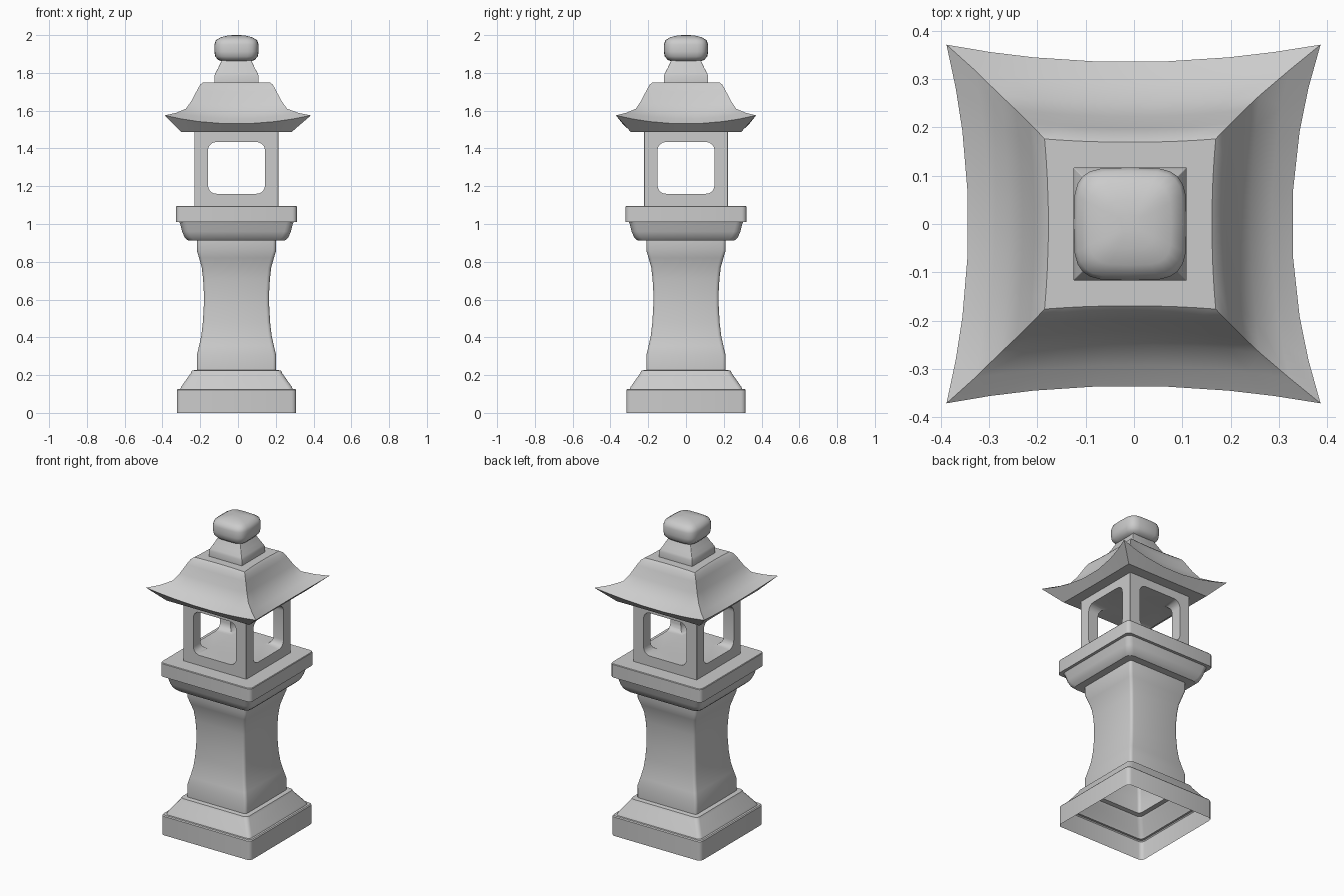
import bpy, bmesh, math
from mathutils import Matrix

if "Cube" in bpy.data.objects:
    bpy.data.objects.remove(bpy.data.objects["Cube"])

CX = -0.008  # body sits slightly left of the roof tips


def loft(name, rings, cap_start=False, cap_end=False, matrix=None):
    """Skin a list of closed point rings into an object."""
    bm = bmesh.new()
    loops = [[bm.verts.new(p) for p in ring] for ring in rings]
    n = len(loops[0])
    for a, b in zip(loops, loops[1:]):
        for i in range(n):
            j = (i + 1) % n
            bm.faces.new((a[i], a[j], b[j], b[i]))
    if cap_start:
        bm.faces.new(loops[0][::-1])
    if cap_end:
        bm.faces.new(loops[-1])
    if matrix:
        bm.transform(matrix)
    mesh = bpy.data.meshes.new(name)
    bm.to_mesh(mesh)
    bm.free()
    obj = bpy.data.objects.new(name, mesh)
    bpy.context.collection.objects.link(obj)
    return obj


def rounded(hx, hy, z, r, seg=3, cx=CX):
    """Rounded rectangle ring, counter-clockwise."""
    pts = []
    for k, (sx, sy) in enumerate([(1, 1), (-1, 1), (-1, -1), (1, -1)]):
        for i in range(seg + 1):
            a = math.pi / 2 * (k + i / seg)
            pts.append((cx + sx * (hx - r) + r * math.cos(a),
                        sy * (hy - r) + r * math.sin(a), z))
    return pts


def square_loft(name, profile, r, **kw):
    return loft(name, [rounded(h, h, z, r) for h, z in profile], **kw)


def smooth(obj, angle=30):
    bpy.ops.object.select_all(action='DESELECT')
    obj.select_set(True)
    bpy.context.view_layer.objects.active = obj
    bpy.ops.object.shade_smooth_by_angle(angle=math.radians(angle))


parts = []

# Hollow stepped base, open underneath
parts.append(square_loft("base", [
    (.316, 0), (.316, .12), (.311, .126), (.298, .126), (.293, .138),
    (.242, .21), (.236, .224), (.21, .228)], .025))

# Waisted column
parts.append(square_loft("column", [
    (.21, .228), (.21, .305), (.198, .355), (.186, .41), (.178, .48),
    (.173, .57), (.173, .64), (.177, .71), (.184, .77), (.198, .82),
    (.21, .86), (.21, .913)], .018))

# Flared capital and the platform above it
parts.append(square_loft("capital", [
    (.205, .913), (.257, .913), (.275, .93), (.288, .96), (.298, 1.0),
    (.302, 1.01)], .035))
parts.append(square_loft("platform", [
    (.29, 1.01), (.32, 1.01), (.32, 1.092), (.317, 1.096)], .025, cap_end=True))

# Light chamber: a block with two crossing rounded tunnels
chamber = loft("light_chamber", [rounded(.223, .223, z, .002, 1) for z in (1.09, 1.488)],
               cap_start=True, cap_end=True)
for k in range(2):
    lying = Matrix.Translation((CX, 0, 1.297)) @ Matrix.Rotation(k * math.pi / 2, 4, 'Z') \
        @ Matrix.Rotation(math.pi / 2, 4, 'X')
    cutter = loft("window_cutter", [rounded(.151, .137, z, .045, 5, 0) for z in (-.4, .4)],
                  cap_start=True, cap_end=True, matrix=lying)
    cutter.hide_render = True
    mod = chamber.modifiers.new("window", 'BOOLEAN')
    mod.operation, mod.solver, mod.object = 'DIFFERENCE', 'EXACT', cutter
    bpy.context.view_layer.objects.active = chamber
    bpy.ops.object.modifier_apply(modifier=mod.name)
    bpy.data.objects.remove(cutter)
parts.append(chamber)


# Roof with upswept corners
def roof_ring(tx, ty, mid, z_tip, z_mid, cx=CX):
    """Four bowed sides: corner at (tx, ty), side middles at mid."""
    pts = []
    for dx, dy in [(0, -1), (1, 0), (0, 1), (-1, 0)]:
        along, out = (tx, ty) if dx == 0 else (ty, tx)
        for u in (-1, -.76, -.52, -.18, .18, .52, .76):
            w = u * u
            o, a = mid + (out - mid) * w, along * u
            shift = CX + (cx - CX) * w
            pts.append((shift + dx * o - dy * a, dy * o + dx * a,
                        z_mid + (z_tip - z_mid) * w))
    return pts


parts.append(loft("roof", [
    roof_ring(.20, .20, .20, 1.487, 1.487),
    roof_ring(.292, .292, .29, 1.487, 1.487),
    roof_ring(.387, .371, .335, 1.575, 1.53, -.001),
    roof_ring(.325, .318, .292, 1.588, 1.557, -.004),
    roof_ring(.268, .266, .25, 1.61, 1.592),
    roof_ring(.236, .236, .222, 1.655, 1.642),
    roof_ring(.208, .208, .198, 1.71, 1.70),
    roof_ring(.192, .192, .184, 1.738, 1.735),
    roof_ring(.177, .176, .169, 1.75, 1.75)], cap_start=True, cap_end=True))

# Finial neck
parts.append(square_loft("finial_neck", [
    (.117, 1.748), (.117, 1.785), (.112, 1.798), (.099, 1.822), (.088, 1.845),
    (.078, 1.866)], .002, cap_end=True))


# Rounded finial knob
def squircle(h, z, n=24):
    f = lambda v: math.copysign(abs(v) ** .5, v)
    return [(CX + h * f(math.cos(t)), h * f(math.sin(t)), z)
            for t in (2 * math.pi * i / n for i in range(n))]


parts.append(loft("finial_knob", [squircle(h, z) for h, z in [
    (.07, 1.86), (.096, 1.868), (.113, 1.887), (.117, 1.912), (.117, 1.95),
    (.11, 1.972), (.085, 1.988), (.05, 1.997), (.02, 2.0)]],
    cap_start=True, cap_end=True))

for p in parts:
    smooth(p, 50 if p.name == "finial_knob" else 32)
